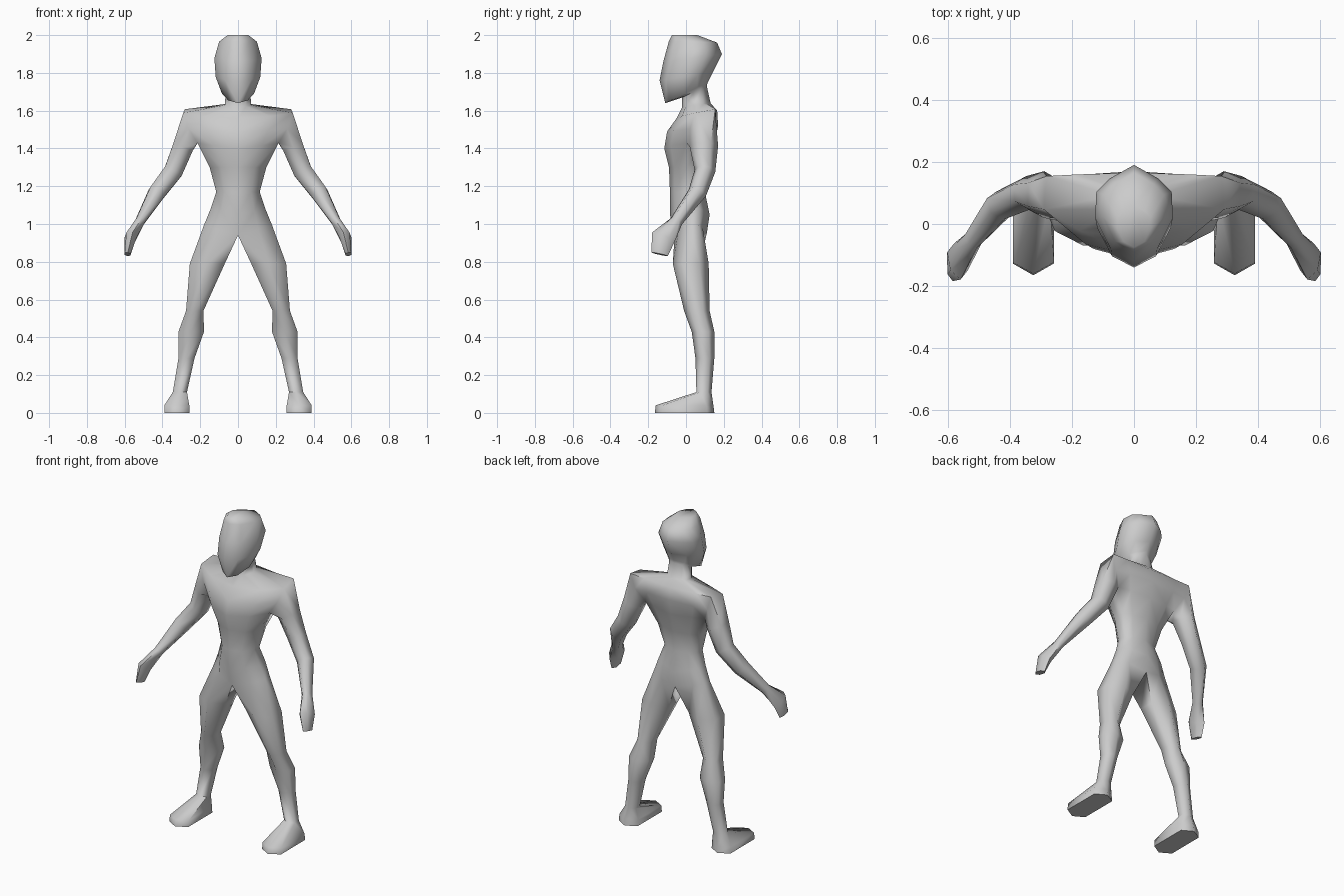
import bpy
import bmesh
from math import sin, cos, radians
from mathutils import Vector

cube = bpy.data.objects.get("Cube")
if cube:
    bpy.data.objects.remove(cube, do_unlink=True)

skin = bpy.data.materials.new("light grey")
skin.use_nodes = True
GREY = (0.6, 0.6, 0.6, 1)
skin.diffuse_color = GREY
skin.node_tree.nodes["Principled BSDF"].inputs["Base Color"].default_value = GREY

bm = bmesh.new()


def trunk_ring(z_front, z_back, lift, width, y_front, y_back, flat):
    """Half section from the centre front round the side to the centre back."""
    across = (0, 0.6, 1, 0.97, 0.62, 0)
    depth = (0, 0.13, 0.45, flat, 0.5 + flat / 2, 1)
    return [bm.verts.new((width * a,
                          y_front + (y_back - y_front) * d,
                          z_front + (z_back - z_front) * d + lift * a))
            for a, d in zip(across, depth)]


def leg_ring(z, inner, outer, y_front, y_back, corner):
    """Six-sided level section, pointed at the front and back."""
    mid, half = (inner + outer) / 2, (outer - inner) / 2
    side = (-1, 0, 1, 1, 0, -1)
    depth = (corner, 0, corner, 1 - corner, 1, 1 - corner)
    return [bm.verts.new((mid + half * s, y_front + (y_back - y_front) * d, z))
            for s, d in zip(side, depth)]


def arm_ring(centre, along, reach, thick):
    """Six-sided section square to the arm."""
    along = along.normalized()
    front = Vector((0, -1, 0))
    front = (front - along * front.dot(along)).normalized()
    up = front.cross(along)
    ring = []
    for k in range(6):
        a = radians(60 * (k - 1))
        ring.append(bm.verts.new(centre + front * reach * cos(a)
                                 + up * thick * sin(a) / cos(radians(30))))
    return ring


def bridge(a, b, closed=True, skip=None):
    for k in range(6 if closed else 5):
        if k != skip:
            n = (k + 1) % 6
            bm.faces.new((a[k], a[n], b[n], b[k]))


def loft(rings):
    for a, b in zip(rings, rings[1:]):
        bridge(a, b)
    bm.faces.new(rings[-1])


# Torso, neck and head: z front, z back, side lift, width, y front, y back, flatness
trunk = [trunk_ring(*row) for row in (
    (0.94, 0.95, 0.05, 0.18, -0.06, 0.11, 0.75),    # crotch
    (1.05, 1.05, 0.03, 0.145, -0.085, 0.125, 0.75),
    (1.17, 1.17, 0, 0.115, -0.085, 0.1, 0.75),      # waist
    (1.3, 1.3, 0, 0.15, -0.09, 0.12, 0.78),
    (1.4, 1.42, 0.02, 0.215, -0.115, 0.15, 0.85),   # armpit
    (1.49, 1.52, 0, 0.26, -0.1, 0.17, 0.92),
    (1.56, 1.6, 0.01, 0.29, -0.05, 0.165, 0.95),    # shoulder
    (1.62, 1.64, 0, 0.07, -0.02, 0.13, 0.75),       # neck
    (1.67, 1.73, 0, 0.065, -0.02, 0.11, 0.75),
    (1.64, 1.75, 0, 0.085, -0.11, 0.115, 0.75),     # jaw
    (1.76, 1.8, 0, 0.118, -0.14, 0.14, 0.72),
    (1.86, 1.9, 0, 0.125, -0.12, 0.19, 0.72),
    (1.97, 1.96, 0, 0.1, -0.09, 0.165, 0.72),
    (2, 2, 0, 0.055, -0.075, 0.06, 0.72),           # crown
)]
ARMPIT, CHEST, SHOULDER = 4, 5, 6
for i, (low, high) in enumerate(zip(trunk, trunk[1:])):
    bridge(low, high, closed=False, skip=2 if i in (ARMPIT, CHEST) else None)
bm.faces.new(trunk[-1])

# Leg and foot: z, inner x, outer x, y front, y back, corner depth
loft([trunk[0]] + [leg_ring(*row) for row in (
    (0.79, 0.07, 0.255, -0.07, 0.12, 0.25),
    (0.54, 0.183, 0.275, -0.01, 0.125, 0.25),
    (0.43, 0.18, 0.315, 0.03, 0.15, 0.25),
    (0.29, 0.23, 0.315, 0.05, 0.15, 0.25),
    (0.11, 0.27, 0.345, 0.055, 0.135, 0.25),
    (0.04, 0.258, 0.39, -0.16, 0.145, 0.12),
    (0, 0.258, 0.39, -0.165, 0.15, 0.12),
)])

# Arm and hand: centre, front-to-back reach, thickness
arm = [(Vector(c), r, t) for c, r, t in (
    ((0.29, 0.095, 1.41), 0.075, 0.055),
    ((0.342, 0.1, 1.28), 0.055, 0.05),
    ((0.43, 0.06, 1.165), 0.05, 0.045),             # elbow
    ((0.518, -0.05, 1.015), 0.035, 0.025),          # wrist
    ((0.568, -0.12, 0.93), 0.065, 0.03),
    ((0.585, -0.14, 0.84), 0.045, 0.016),           # fingertips
)]
socket = [trunk[ARMPIT][2], trunk[CHEST][2], trunk[SHOULDER][2],
          trunk[SHOULDER][3], trunk[CHEST][3], trunk[ARMPIT][3]]
rings = [socket]
for i, (centre, reach, thick) in enumerate(arm):
    before = arm[max(i - 1, 0)][0]
    after = arm[min(i + 1, len(arm) - 1)][0]
    rings.append(arm_ring(centre, after - before, reach, thick))
loft(rings)

bmesh.ops.recalc_face_normals(bm, faces=bm.faces)
mesh = bpy.data.meshes.new("body")
bm.to_mesh(mesh)
bm.free()
mesh.materials.append(skin)
body = bpy.data.objects.new("body", mesh)
bpy.context.collection.objects.link(body)

# Smooth shading with crisp soles and fingertips, then the other half
bpy.ops.object.select_all(action="DESELECT")
body.select_set(True)
bpy.context.view_layer.objects.active = body
bpy.ops.object.shade_smooth_by_angle(angle=radians(70))
mirror = body.modifiers.new("mirror", "MIRROR")
mirror.use_axis[0] = True
mirror.use_clip = True
mirror.merge_threshold = 0.001
